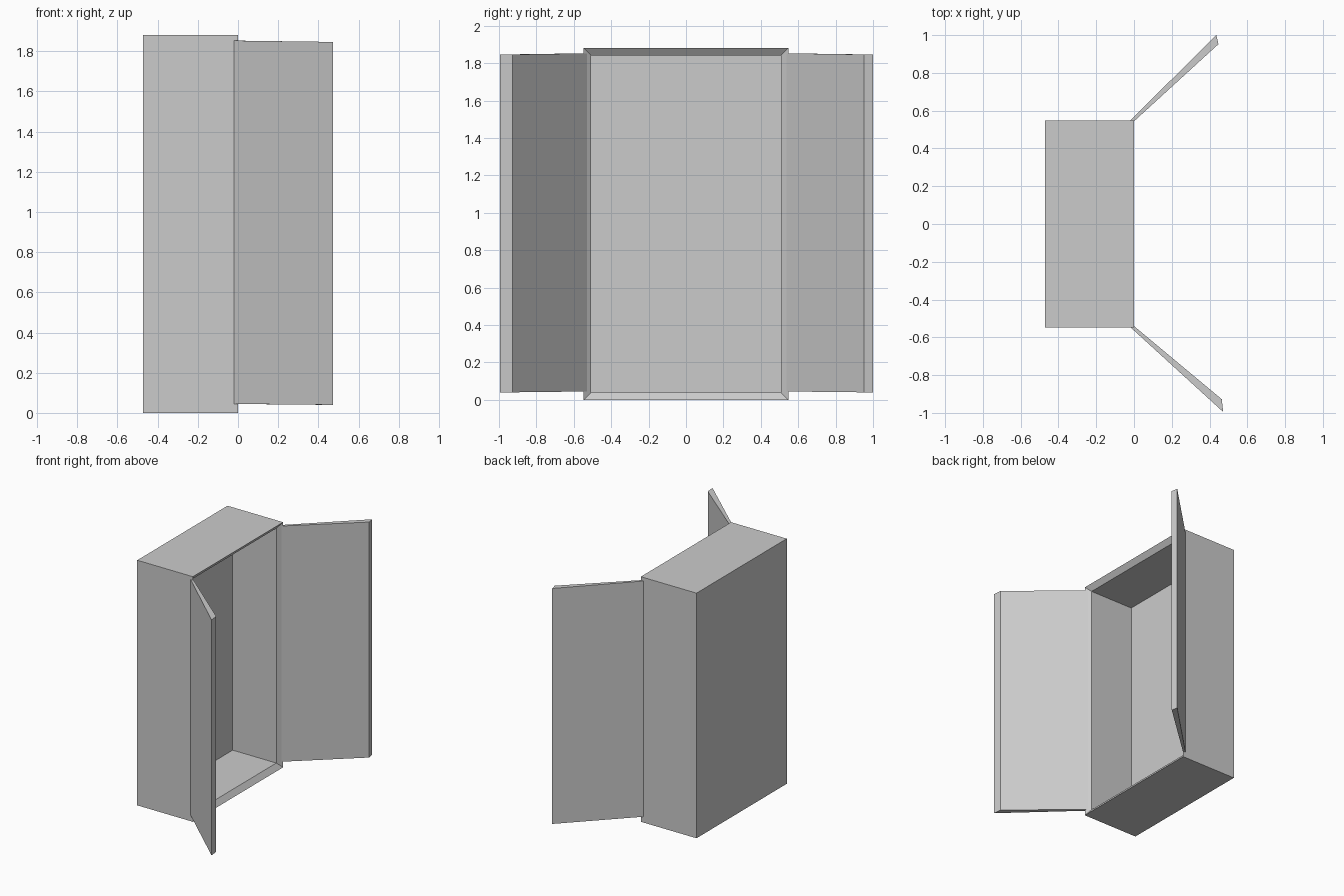
import bpy
import bmesh

cube = bpy.data.objects.get("Cube")
if cube:
    bpy.data.objects.remove(cube, do_unlink=True)

grey = bpy.data.materials.new("light grey")
grey.use_nodes = True
colour = (0.6, 0.6, 0.6, 1)
grey.diffuse_color = colour
grey.node_tree.nodes["Principled BSDF"].inputs["Base Color"].default_value = colour


def finish(bm, name):
    bmesh.ops.recalc_face_normals(bm, faces=bm.faces)
    mesh = bpy.data.meshes.new(name)
    bm.to_mesh(mesh)
    bm.free()
    mesh.materials.append(grey)
    obj = bpy.data.objects.new(name, mesh)
    bpy.context.collection.objects.link(obj)
    return obj


# Cabinet body: rectangular rings running from the back, over the bevelled rim, to the inner back wall
def ring(bm, x, inset):
    y, low, high = 0.547 - inset, inset, 1.88 - inset
    return [bm.verts.new((x, *p)) for p in ((-y, low), (y, low), (y, high), (-y, high))]


bm = bmesh.new()
rings = [ring(bm, x, inset) for x, inset in
         ((-0.472, 0), (0, 0), (-0.03, 0.04), (-0.4, 0.04))]
for a, b in zip(rings, rings[1:]):
    for i in range(4):
        j = (i + 1) % 4
        bm.faces.new((a[i], a[j], b[j], b[i]))
bm.faces.new(rings[0])
bm.faces.new(rings[-1])
finish(bm, "cabinet_body")


# Doors: tapered plan outlines, hinge edge first, drooping slightly at the free edge
def door(name, outline):
    bm = bmesh.new()
    bottom = [bm.verts.new((x, y, 0.045 if x < 0 else 0.04)) for x, y in outline]
    top = [bm.verts.new((x, y, 1.853 if x < 0 else 1.846)) for x, y in outline]
    bm.faces.new(bottom)
    bm.faces.new(top)
    for i in range(4):
        j = (i + 1) % 4
        bm.faces.new((bottom[i], bottom[j], top[j], top[i]))
    finish(bm, name)


door("left_door", ((-0.04, 0.507), (0.447, 0.952), (0.436, 1.0), (-0.057, 0.512)))
door("right_door", ((-0.04, -0.507), (0.465, -0.928), (0.472, -0.995), (-0.057, -0.512)))
